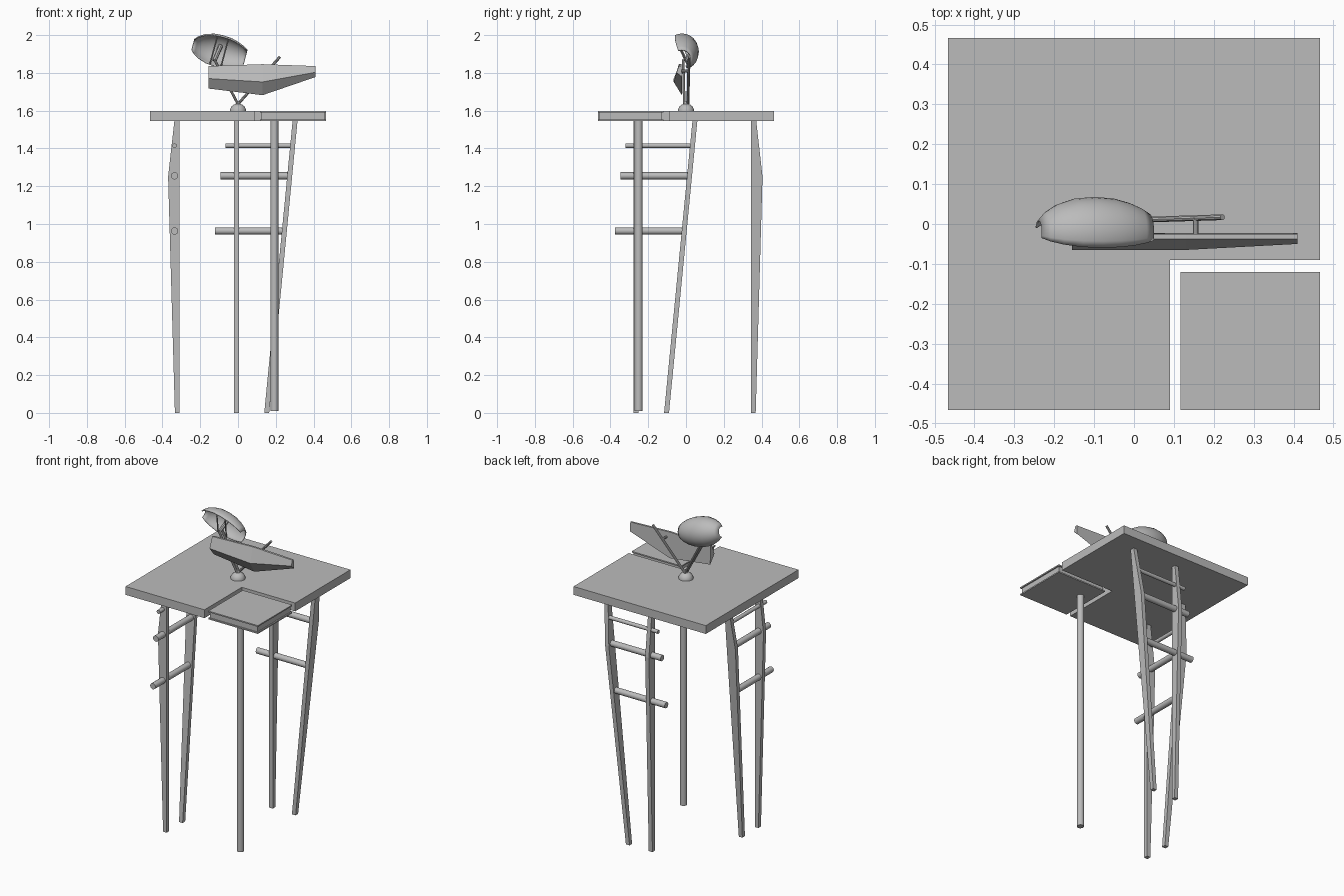
import bpy, bmesh, math
from mathutils import Vector, Matrix

if "Cube" in bpy.data.objects:
    bpy.data.objects.remove(bpy.data.objects["Cube"])

grey = bpy.data.materials.new("plain_grey")
grey.diffuse_color = (0.5, 0.5, 0.5, 1)
grey.use_nodes = True
grey.node_tree.nodes["Principled BSDF"].inputs["Base Color"].default_value = grey.diffuse_color


def finish(name, bm, smooth=False):
    bmesh.ops.recalc_face_normals(bm, faces=bm.faces)
    me = bpy.data.meshes.new(name)
    bm.to_mesh(me)
    bm.free()
    ob = bpy.data.objects.new(name, me)
    bpy.context.collection.objects.link(ob)
    me.materials.append(grey)
    if smooth:
        bpy.ops.object.select_all(action='DESELECT')
        ob.select_set(True)
        bpy.context.view_layer.objects.active = ob
        bpy.ops.object.shade_smooth_by_angle(angle=math.radians(35))
    return ob


def loft(name, sections):
    """Skin a solid through closed cross-sections with equal point counts."""
    bm = bmesh.new()
    rings = [[bm.verts.new(p) for p in s] for s in sections]
    n = len(rings[0])
    for a, b in zip(rings, rings[1:]):
        for i in range(n):
            j = (i + 1) % n
            bm.faces.new((a[i], a[j], b[j], b[i]))
    bm.faces.new(rings[0])
    bm.faces.new(rings[-1])
    return finish(name, bm)


def prism(name, outline, z0, z1):
    return loft(name, [[(x, y, z) for x, y in outline] for z in (z0, z1)])


def box(name, x0, x1, y0, y1, z0, z1):
    return prism(name, [(x0, y0), (x1, y0), (x1, y1), (x0, y1)], z0, z1)


def rod(name, a, b, r, sides=16):
    a, b = Vector(a), Vector(b)
    d = b - a
    m = Matrix.Translation((a + b) / 2) @ d.to_track_quat('Z', 'Y').to_matrix().to_4x4()
    bm = bmesh.new()
    bmesh.ops.create_cone(bm, cap_ends=True, segments=sides, radius1=r, radius2=r,
                          depth=d.length, matrix=m)
    return finish(name, bm, True)


# Notched table top
box_h = (1.545, 1.598)
prism("table_top", [(-.466, -.466), (.09, -.466), (.09, -.09), (.466, -.09),
                    (.466, .466), (-.466, .466)], *box_h)

# Separate corner tray: two thin plates around a recessed core
box("corner_plate_top", .117, .466, -.466, -.12, 1.59, 1.598)
box("corner_core", .125, .458, -.458, -.128, 1.553, 1.59)
box("corner_plate_bottom", .117, .466, -.466, -.12, 1.545, 1.553)
rod("corner_post", (.193, -.251, .01), (.193, -.251, 1.545), .021, 24)


# Two ladder-like leg pairs; the second is the first turned a quarter
def ladder(tag, place):
    def leg(name, x_bottom, x_top):
        secs = []
        for z, y_out in ((0, .369), (1.25, .405), (1.545, .372)):
            x = x_bottom + (x_top - x_bottom) * z / 1.545
            secs.append([place(x + dx, y, z) for dx, y in
                         ((-.013, .344), (.013, .344), (.013, y_out), (-.013, y_out))])
        loft(name, secs)

    leg(tag + "_straight_leg", -.009, -.009)
    leg(tag + "_slanted_leg", .152, .302)
    for i, (z, x0, x1, r) in enumerate(((1.415, -.066, .285, .012),
                                        (1.255, -.093, .272, .019),
                                        (.963, -.122, .246, .019))):
        rod(f"{tag}_rung_{i}", place(x0, .371, z), place(x1, .371, z), r)


ladder("back", lambda x, y, z: (x, y, z))
ladder("side", lambda x, y, z: (.035 - y, x - .255, z))

# Domed foot of the ornament
bm = bmesh.new()
prof = [(.043, 1.598), (.042, 1.608), (.035, 1.622), (.022, 1.632), (.012, 1.636),
        (.011, 1.65), (0, 1.652)]
vs = [bm.verts.new((r, 0, z)) for r, z in prof]
es = [bm.edges.new(p) for p in zip(vs, vs[1:])]
bmesh.ops.spin(bm, geom=vs + es, cent=(0, 0, 0), axis=(0, 0, 1), angle=math.tau, steps=24)
bmesh.ops.remove_doubles(bm, verts=bm.verts, dist=1e-4)
finish("ornament_foot", bm, True)

# Splayed struts
for i, y in enumerate((-.015, .015)):
    rod(f"shell_strut_{i}", (0, y * .6, 1.635), (-.125, y, 1.87), .007, 10)
rod("board_strut", (0, .01, 1.635), (.222, .017, 1.885), .0075, 10)
rod("board_pin", (.155, .017, 1.81), (.155, -.035, 1.81), .007, 10)

# Folded tapering board
loft("folded_board", [
    [(x, -.025, top), (x, -.038, top), (x, ridge_y, ridge), (x, -.022, low)]
    for x, top, ridge, low, ridge_y in ((-.155, 1.836, 1.77, 1.717, -.065),
                                        (.13, 1.846, 1.752, 1.682, -.065),
                                        (.41, 1.836, 1.803, 1.778, -.05))])

# Half-round open shell, long axis tipped down to the right
tilt = math.radians(15)
axis = Vector((math.cos(tilt), 0, -math.sin(tilt)))
apex = Vector((0, .9, .43))
apex = (apex - axis * apex.dot(axis)).normalized()
side = axis.cross(apex)
mid = Vector((-.1, -.022, 1.912))
bm = bmesh.new()
steps = 16
rows = []
for t, r in ((-.143, .03), (-.125, .05), (-.095, .069), (-.05, .084), (0, .088),
             (.05, .084), (.09, .073), (.12, .06), (.142, .046)):
    rows.append([bm.verts.new(mid + axis * t + r * (apex * math.sin(a) + side * math.cos(a)))
                 for a in (math.pi * k / steps for k in range(steps + 1))])
for a, b in zip(rows, rows[1:]):
    for i in range(steps):
        bm.faces.new((a[i], a[i + 1], b[i + 1], b[i]))
shell = finish("shell", bm, True)
mod = shell.modifiers.new("thickness", 'SOLIDIFY')
mod.thickness = .004
mod.offset = 0

# Ribs and bracket inside the shell
for i, t in enumerate((-.03, .03)):
    rod(f"shell_rib_{i}", mid + axis * t - side * .08, mid + axis * t + side * .08, .004, 8)
rod("shell_bracket", (-.125, 0, 1.865), mid + apex * .08, .012, 8)
